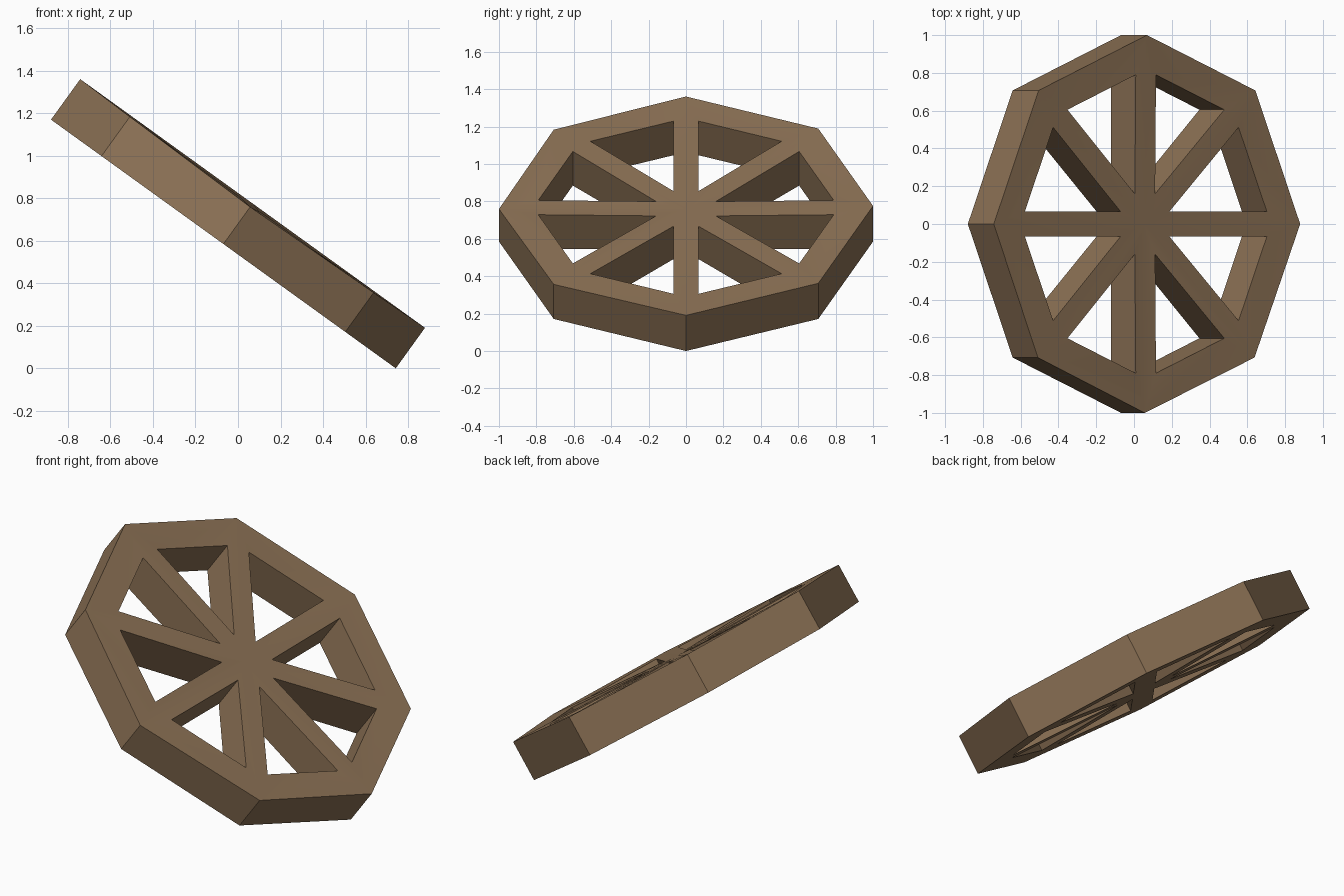
import bpy, bmesh
from math import sin, cos, pi, radians
from mathutils import Vector

if "Cube" in bpy.data.objects:
    bpy.data.objects.remove(bpy.data.objects["Cube"])

SIDES = 8
THICK = 0.235
SPOKE = 0.066      # half width of a spoke
RIM = 0.169        # rim width
TILT = radians(35.8)
half = pi / SIDES

bm = bmesh.new()


def polar(r, a):
    return Vector((r * cos(a), r * sin(a), 0))


def layer(top):
    """Hub point, rim corners and window corners of one side of the wheel."""
    z = THICK if top else 0
    dip = 1 if top else 0      # the upper side is slightly dished

    def vert(p, drop):
        return bm.verts.new((p.x, p.y, z - drop * dip))

    hub = vert(Vector((0, 0, 0)), 0.02)
    rim = []
    for i in range(SIDES):
        p = polar(1, 2 * half * i)
        rim.append(vert(p, 0.02 * max(0, -p.y) ** 3))
    windows = []
    far = cos(half) - RIM                       # distance to the window's outer edge
    near = SPOKE / sin(half)                    # distance to the window's inner tip
    side = (far * sin(half) - SPOKE) / cos(half)
    for i in range(SIDES):
        mid = half * (2 * i + 1)
        d, t = polar(1, mid), polar(1, mid + pi / 2)
        windows.append((vert(d * near, 0.018),
                        vert(d * far - t * side, 0.01),
                        vert(d * far + t * side, 0.01)))
    for i in range(SIDES):
        j = (i + 1) % SIDES
        tip, a, b = windows[i]
        for quad in ((hub, rim[i], a, tip), (rim[i], rim[j], b, a), (rim[j], hub, tip, b)):
            bm.faces.new(quad)
    return rim, windows


rim_t, win_t = layer(True)
rim_b, win_b = layer(False)

# outer rim walls and window walls
for i in range(SIDES):
    j = (i + 1) % SIDES
    bm.faces.new((rim_b[i], rim_b[j], rim_t[j], rim_t[i]))
    for k in range(3):
        m = (k + 1) % 3
        bm.faces.new((win_b[i][k], win_b[i][m], win_t[i][m], win_t[i][k]))
bmesh.ops.recalc_face_normals(bm, faces=bm.faces)

mesh = bpy.data.meshes.new("spoked_wheel")
bm.to_mesh(mesh)
bm.free()

# tilted wheel resting on its lowest corner
wheel = bpy.data.objects.new("spoked_wheel", mesh)
bpy.context.collection.objects.link(wheel)
wheel.rotation_euler = (0, TILT, 0)
wheel.location = (-THICK / 2 * sin(TILT), 0, sin(TILT))

wood = bpy.data.materials.new("brown_wood")
wood.diffuse_color = (0.26, 0.165, 0.09, 1)
wood.use_nodes = True
wood.node_tree.nodes["Principled BSDF"].inputs["Base Color"].default_value = wood.diffuse_color
mesh.materials.append(wood)

bpy.context.view_layer.objects.active = wheel
wheel.select_set(True)
bpy.ops.object.shade_smooth_by_angle(angle=radians(30))
